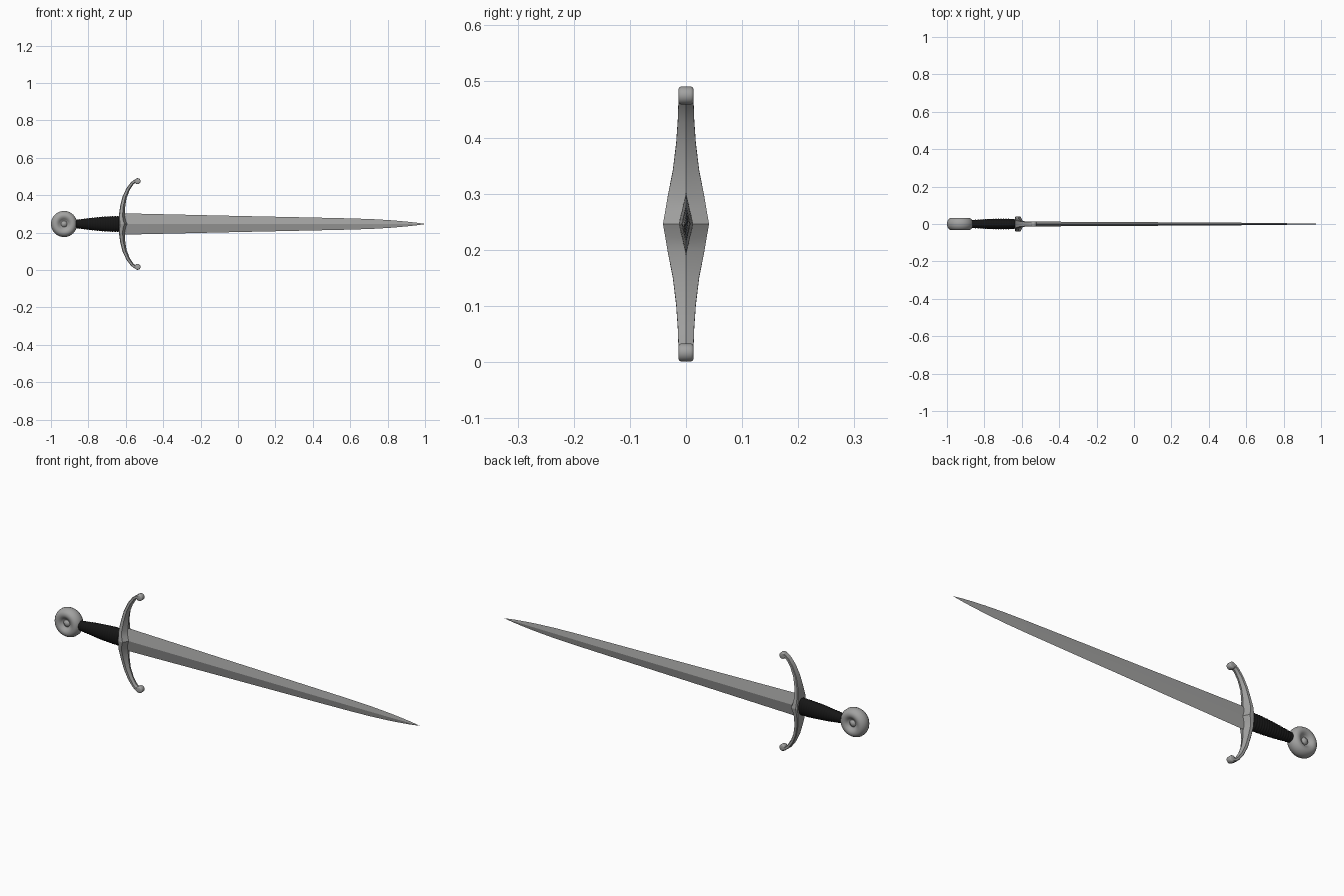
import bpy, bmesh, math

if "Cube" in bpy.data.objects:
    bpy.data.objects.remove(bpy.data.objects["Cube"])

CZ = 0.246  # height of the sword's long axis


def material(name, rgb):
    m = bpy.data.materials.new(name)
    m.diffuse_color = (*rgb, 1)
    m.use_nodes = True
    m.node_tree.nodes["Principled BSDF"].inputs["Base Color"].default_value = m.diffuse_color
    return m


steel = material("steel", (0.36, 0.36, 0.355))
leather = material("black leather", (0.008, 0.008, 0.008))


def loft(name, rings, mat, smooth=None, closed_ends=True):
    """Skin a list of equal-length point rings into one object."""
    bm = bmesh.new()
    rows = [[bm.verts.new(p) for p in r] for r in rings]
    n = len(rows[0])
    for a, b in zip(rows, rows[1:]):
        for i in range(n):
            j = (i + 1) % n
            bm.faces.new((a[i], a[j], b[j], b[i]))
    if closed_ends:
        bm.faces.new(rows[0])
        bm.faces.new(rows[-1])
    bmesh.ops.remove_doubles(bm, verts=bm.verts, dist=1e-5)
    bmesh.ops.recalc_face_normals(bm, faces=bm.faces)
    me = bpy.data.meshes.new(name)
    bm.to_mesh(me)
    bm.free()
    ob = bpy.data.objects.new(name, me)
    bpy.context.collection.objects.link(ob)
    me.materials.append(mat)
    if smooth:
        bpy.ops.object.select_all(action='DESELECT')
        ob.select_set(True)
        bpy.context.view_layer.objects.active = ob
        bpy.ops.object.shade_smooth_by_angle(angle=math.radians(smooth))
    return ob


def ellipse(n):
    return [(math.cos(2 * math.pi * i / n), math.sin(2 * math.pi * i / n)) for i in range(n)]


# Blade: diamond section, (x, half height, half thickness)
stations = [(-0.615, .057, .013), (-0.48, .054, .0125), (0, .043, .010), (0.4, .0345, .008),
            (0.6, .030, .0065), (0.72, .026, .005), (0.82, .020, .004), (0.9, .013, .003),
            (0.95, .0075, .002), (0.985, .0025, .001), (1.0, .0004, .0003)]
loft("blade", [[(x, 0, CZ + h), (x, t, CZ), (x, 0, CZ - h), (x, -t, CZ)]
               for x, h, t in stations], steel)

# Grip: swelling oval with wire-wrap ridges
rings = []
COUNT = 72
for k in range(COUNT + 1):
    f = k / COUNT
    swell = math.sin(f * math.pi / 2)
    ridge = 0.0012 * math.cos(k * math.pi / 2)
    hz = 0.021 + 0.021 * swell + ridge
    hy = 0.020 + 0.008 * math.sin(f * math.pi * 0.75) + ridge
    rings.append([(-0.875 + 0.245 * f, hy * c, CZ + hz * s) for c, s in ellipse(24)])
loft("grip", rings, leather, 60)

# Pommel: dished wheel with a central boss, turned about y
half = [(.0001, .027), (.009, .026), (.014, .021), (.017, .018), (.021, .019), (.027, .025),
        (.035, .031), (.043, .033), (.052, .032), (.060, .027), (.066, .018), (.070, .008)]
profile = [(r, -y) for r, y in half] + [(r, y) for r, y in reversed(half)]
loft("pommel", [[(-0.93 + r * c, y, CZ + r * s) for c, s in ellipse(40)]
                for r, y in profile], steel, 50)

# Crossguard arm path: (x, height above axis, half thickness, half width, ridge)
arm = [(-.617, 0, .020, .041, .011), (-.622, .022, .015, .037, .008), (-.624, .047, .013, .033, .006),
       (-.619, .095, .011, .0235, .005), (-.608, .143, .010, .0175, .003),
       (-.589, .186, .009, .0145, .002), (-.567, .217, .008, .0135, .001),
       (-.550, .230, .008, .0135, 0.0005), (-.538, .235, .0075, .0135, 0.0003)]
for side, label in ((1, "upper"), (-1, "lower")):
    rings = []
    for i, (x, z, t, w, rg) in enumerate(arm):
        a, b = arm[max(i - 1, 0)], arm[min(i + 1, len(arm) - 1)]
        dx, dz = b[0] - a[0], b[1] - a[1]
        if i == 0:
            dx, dz = 0, 1
        length = math.hypot(dx, dz)
        nx, nz = dz / length, -dx / length  # towards the blade
        section = [(-t, -w * .85), (-t * .7, -w), (t * .5, -w), (t + rg, 0),
                   (t * .5, w), (-t * .7, w), (-t, w * .85)]
        rings.append([(x + nx * o, y, CZ + side * (z + nz * o)) for o, y in section])
    loft(label + "_guard_arm", rings, steel, 28)
    # Rolled tip of the arm
    roll = [(.011, -.0135), (.0145, -.012), (.016, -.009), (.016, .009), (.0145, .012), (.011, .0135)]
    loft(label + "_guard_tip", [[(-0.537 + r * c, y, CZ + side * .229 + r * s) for c, s in ellipse(20)]
                                for r, y in roll], steel, 50)
